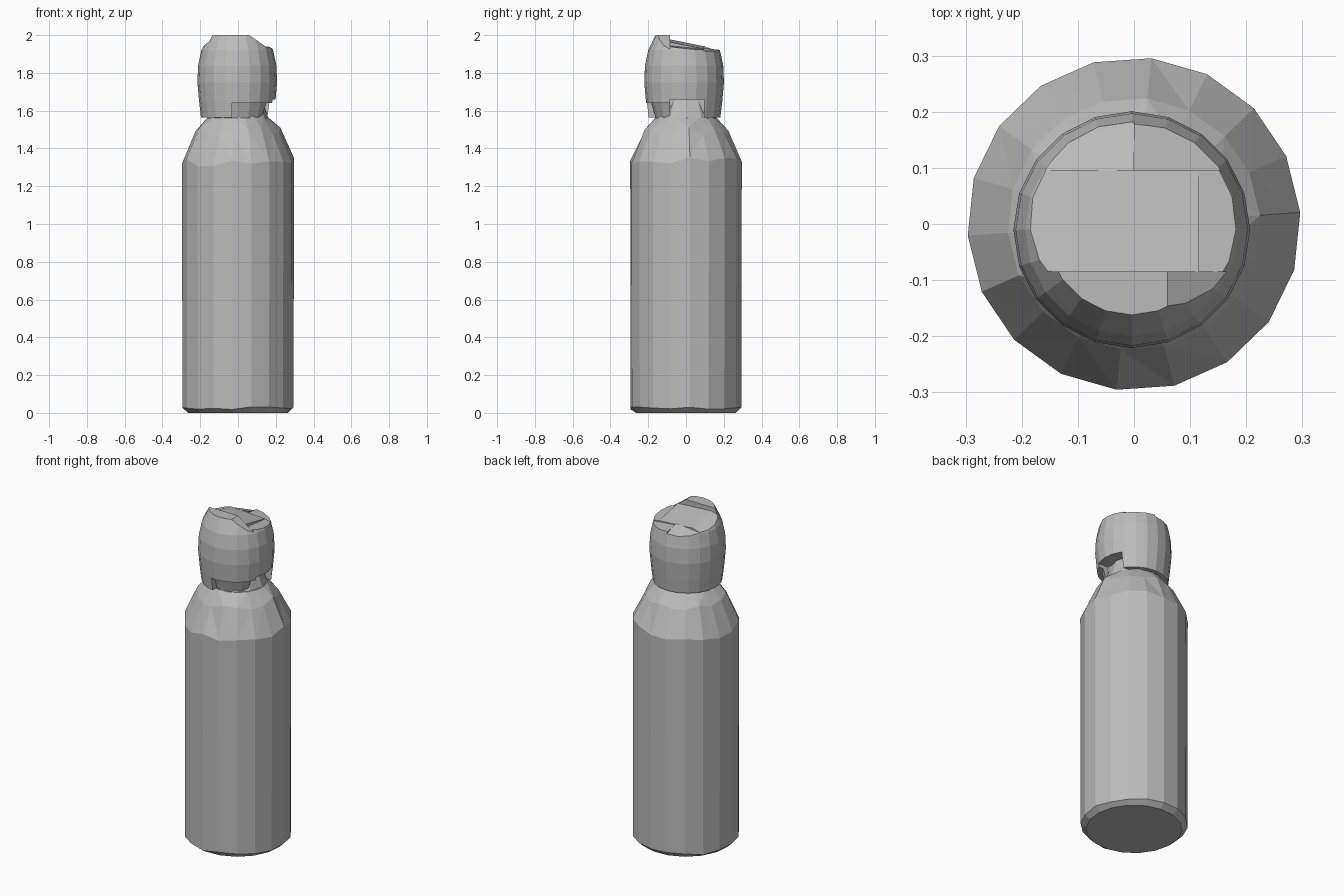
import bpy, bmesh, math, random
from mathutils import Vector

random.seed(4)
cube = bpy.data.objects.get("Cube")
if cube:
    bpy.data.objects.remove(cube, do_unlink=True)

grey = bpy.data.materials.new("plain grey")
grey.use_nodes = True
colour = (0.5, 0.5, 0.5, 1)
grey.diffuse_color = colour
grey.node_tree.nodes["Principled BSDF"].inputs["Base Color"].default_value = colour


def lathe(profile, sides, centre=(0, 0), turn=0.0):
    """Closed solid turned from (radius, height, height jitter) points."""
    bm = bmesh.new()
    rings = []
    for radius, height, jitter in profile:
        ring = []
        for i in range(sides):
            a = math.tau * (i + turn) / sides
            z = height + random.uniform(-jitter, jitter)
            ring.append(bm.verts.new((centre[0] + radius * math.cos(a),
                                      centre[1] + radius * math.sin(a), z)))
        rings.append(ring)
    for low, high in zip(rings, rings[1:]):
        for i in range(sides):
            j = (i + 1) % sides
            bm.faces.new((low[i], low[j], high[j], high[i]))
    bm.faces.new(rings[0][::-1])
    bm.faces.new(rings[-1])
    return bm


def cut(bm, point, outward):
    """Slice away everything on the outward side and cap the cut."""
    bmesh.ops.bisect_plane(bm, geom=bm.verts[:] + bm.edges[:] + bm.faces[:],
                           plane_co=Vector(point), plane_no=Vector(outward).normalized(),
                           clear_outer=True)
    bmesh.ops.holes_fill(bm, edges=[e for e in bm.edges if e.is_boundary], sides=0)


def finish(bm, name):
    bmesh.ops.recalc_face_normals(bm, faces=bm.faces[:])
    mesh = bpy.data.meshes.new(name)
    bm.to_mesh(mesh)
    bm.free()
    mesh.materials.append(grey)
    bpy.context.collection.objects.link(bpy.data.objects.new(name, mesh))


# Cylinder tank with a slightly uneven shoulder
tank = lathe([(0.265, 0, 0), (0.295, 0.025, 0.008), (0.297, 1.33, 0.025),
              (0.225, 1.49, 0.02), (0.165, 1.56, 0)], 18, turn=0.2)
bmesh.ops.triangulate(tank, faces=[f for f in tank.faces if f.calc_center_median().z > 1.35])
finish(tank, "tank")

# Narrow neck, seen through the notch under the cap
finish(lathe([(0.165, 1.55, 0), (0.125, 1.67, 0)], 12), "neck")

# Barrel-shaped cap, split into panels around a square core
CAP = [(0.192, 1.565, 0), (0.202, 1.65, 0), (0.211, 1.75, 0),
       (0.207, 1.84, 0), (0.19, 1.92, 0), (0.152, 2.0, 0)]
FRONT, BACK, LOW_X, HIGH_X, SPLIT = -0.085, 0.095, -0.11, 0.115, -0.033


def panel(name, *planes):
    bm = lathe(CAP, 20, centre=(-0.004, -0.01))
    for point, outward in planes:
        cut(bm, point, outward)
    finish(bm, name)


front = ((0, FRONT, 0), (0, 1, 0))
back = ((0, BACK, 0), (0, -1, 0))
middle = [((0, FRONT, 0), (0, -1, 0)), ((0, BACK, 0), (0, 1, 0))]
raised = ((0, 0, 1.64), (0, 0, -1))

panel("front_panel_tall", front, ((SPLIT, 0, 0), (1, 0, 0)),
      ((0, -0.16, 2.0), (0, -0.25, 1)))
panel("front_panel_notched", front, ((SPLIT, 0, 0), (-1, 0, 0)), raised,
      ((0.06, 0, 2.0), (0.7, 0, 1)))
panel("back_panel_a", back, ((0, 0, 0), (1, 0, 0)), ((0, 0.1, 1.94), (-0.1, 0.35, 1)))
panel("back_panel_b", back, ((0, 0, 0), (-1, 0, 0)), ((0, 0.1, 1.93), (0.1, 0.1, 1)))
panel("low_x_panel", *middle, ((LOW_X, 0, 0), (1, 0, 0)),
      ((LOW_X, 0, 1.96), (-0.3, 0.2, 1)))
panel("high_x_panel", *middle, ((HIGH_X, 0, 0), (-1, 0, 0)),
      ((0, 0, 1.66), (0, 0, -1)), ((HIGH_X, 0, 1.935), (0.1, 0.1, 1)))
panel("valve_core", *middle, ((LOW_X, 0, 0), (-1, 0, 0)), ((HIGH_X, 0, 0), (1, 0, 0)),
      ((0, FRONT, 1.97), (0.06, 0.2, 1)))

# Set-back foot beneath the notched front panel
foot = lathe([(0.15, 1.56, 0), (0.175, 1.645, 0)], 16, centre=(-0.004, -0.01))
cut(foot, (0, FRONT, 0), (0, 1, 0))
finish(foot, "front_foot")
